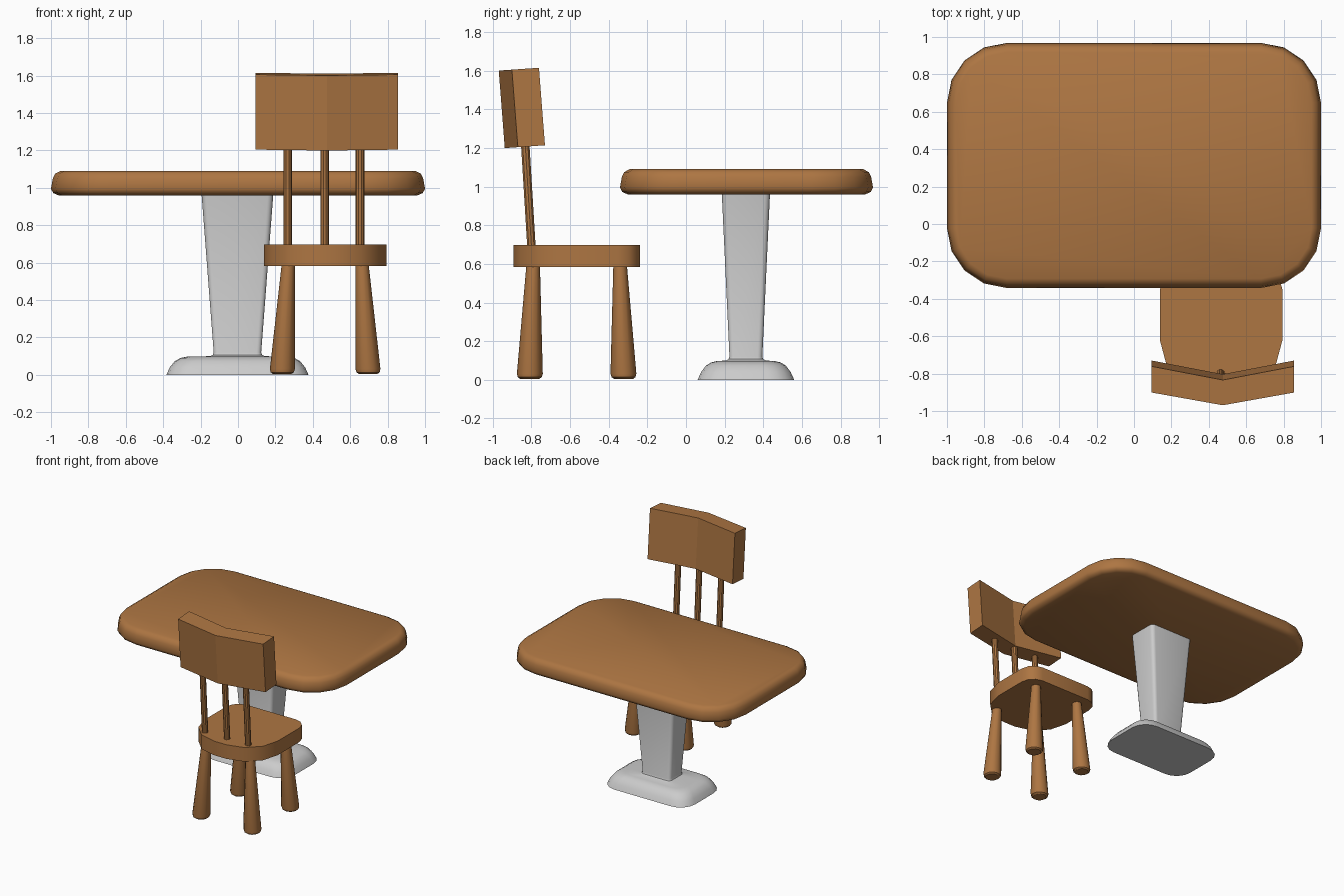
import bpy, bmesh, math
from mathutils import Vector

if "Cube" in bpy.data.objects:
    bpy.data.objects.remove(bpy.data.objects["Cube"])

wood = bpy.data.materials.new("wood")
wood.diffuse_color = (0.42, 0.18, 0.055, 1)
wood.use_nodes = True
wood.node_tree.nodes["Principled BSDF"].inputs["Base Color"].default_value = wood.diffuse_color


def corner_ring(cx, cy, hx, hy, radii, z, seg=4):
    """Rounded rectangle; radii = (front, back) corner radius."""
    pts = []
    for i, (sx, sy) in enumerate([(1, 1), (-1, 1), (-1, -1), (1, -1)]):
        r = radii[1] if sy < 0 else radii[0]
        for k in range(seg + 1):
            a = math.pi / 2 * (i + k / seg)
            pts.append(Vector((cx + sx * (hx - r) + r * math.cos(a),
                               cy + sy * (hy - r) + r * math.sin(a), z)))
    return pts


def circle_ring(c, r, n):
    return [Vector(c) + Vector((r * math.cos(2 * math.pi * k / n),
                                r * math.sin(2 * math.pi * k / n), 0)) for k in range(n)]


def loft(name, rings, mat=None, smooth=35):
    """Skin a stack of rings with capped ends."""
    bm = bmesh.new()
    vs = [[bm.verts.new(p) for p in ring] for ring in rings]
    n = len(vs[0])
    for a, b in zip(vs, vs[1:]):
        for k in range(n):
            bm.faces.new((a[k], a[(k + 1) % n], b[(k + 1) % n], b[k]))
    bm.faces.new(vs[0][::-1])
    bm.faces.new(vs[-1])
    bmesh.ops.recalc_face_normals(bm, faces=bm.faces)
    me = bpy.data.meshes.new(name)
    bm.to_mesh(me)
    bm.free()
    ob = bpy.data.objects.new(name, me)
    bpy.context.collection.objects.link(ob)
    if mat:
        me.materials.append(mat)
    if smooth:
        bpy.ops.object.select_all(action='DESELECT')
        ob.select_set(True)
        bpy.context.view_layer.objects.active = ob
        bpy.ops.object.shade_smooth_by_angle(angle=math.radians(smooth))
    return ob


# Table top with a rounded rim
rim = [(0.04, 0.96), (0.012, 0.972), (0, 0.995), (0.01, 1.05), (0.022, 1.075), (0.05, 1.09)]
loft("table_top", [corner_ring(0, 0.313, 1 - i, 0.655 - i, (0.32 - i, 0.32 - i), z)
                   for i, z in rim], wood, 50)

# Pedestal: domed foot flowing into a column that widens upwards
foot = [(0.38, 0.25, 0.13, 0), (0.362, 0.232, 0.12, 0.04), (0.335, 0.207, 0.11, 0.073),
        (0.305, 0.18, 0.10, 0.09), (0.27, 0.15, 0.09, 0.097), (0.145, 0.103, 0.04, 0.1),
        (0.132, 0.09, 0.03, 0.107), (0.127, 0.085, 0.025, 0.12), (0.192, 0.125, 0.03, 0.97)]
loft("table_pedestal", [corner_ring(-0.003, 0.31, hx, hy, (r, r), z) for hx, hy, r, z in foot])

# Seat: tight front corners, wide back corners
CX, CY = 0.466, -0.566
loft("seat", [corner_ring(CX, CY, 0.327, 0.327, (0.11, 0.27), z, 3)
              for z in (0.583, 0.697)], wood)

# Splayed legs, thicker at the floor
for sx, side in ((-1, "left"), (1, "right")):
    for sy, end in ((-1, "back"), (1, "front")):
        def centre(t):
            return (CX + sx * (0.23 - 0.033 * t), CY + sy * (0.243 - 0.018 * t), 0.005 + 0.59 * t)
        loft(f"{end}_{side}_leg", [circle_ring(centre(t), r, 12) for t, r in
             ((0, 0.05), (0.015, 0.062), (0.045, 0.067), (1, 0.035))], wood)

# Back spindles
for i, x in enumerate((0.265, 0.463, 0.652)):
    loft(f"back_spindle_{i + 1}", [circle_ring((x, -0.80, 0.69), 0.023, 10),
                                   circle_ring((x, -0.834, 1.25), 0.023, 10)], wood)

# Backrest: angled board leaning backwards
plan = [(-0.381, -0.73), (-0.381, -0.87), (0, -0.938), (0.381, -0.87), (0.381, -0.73), (0, -0.803)]
loft("backrest", [[Vector((0.475 + x, y - lean, z + 0.07 * (y + 0.83))) for x, y in plan]
                  for z, lean in ((1.207, 0), (1.608, 0.031))], wood, 0)
